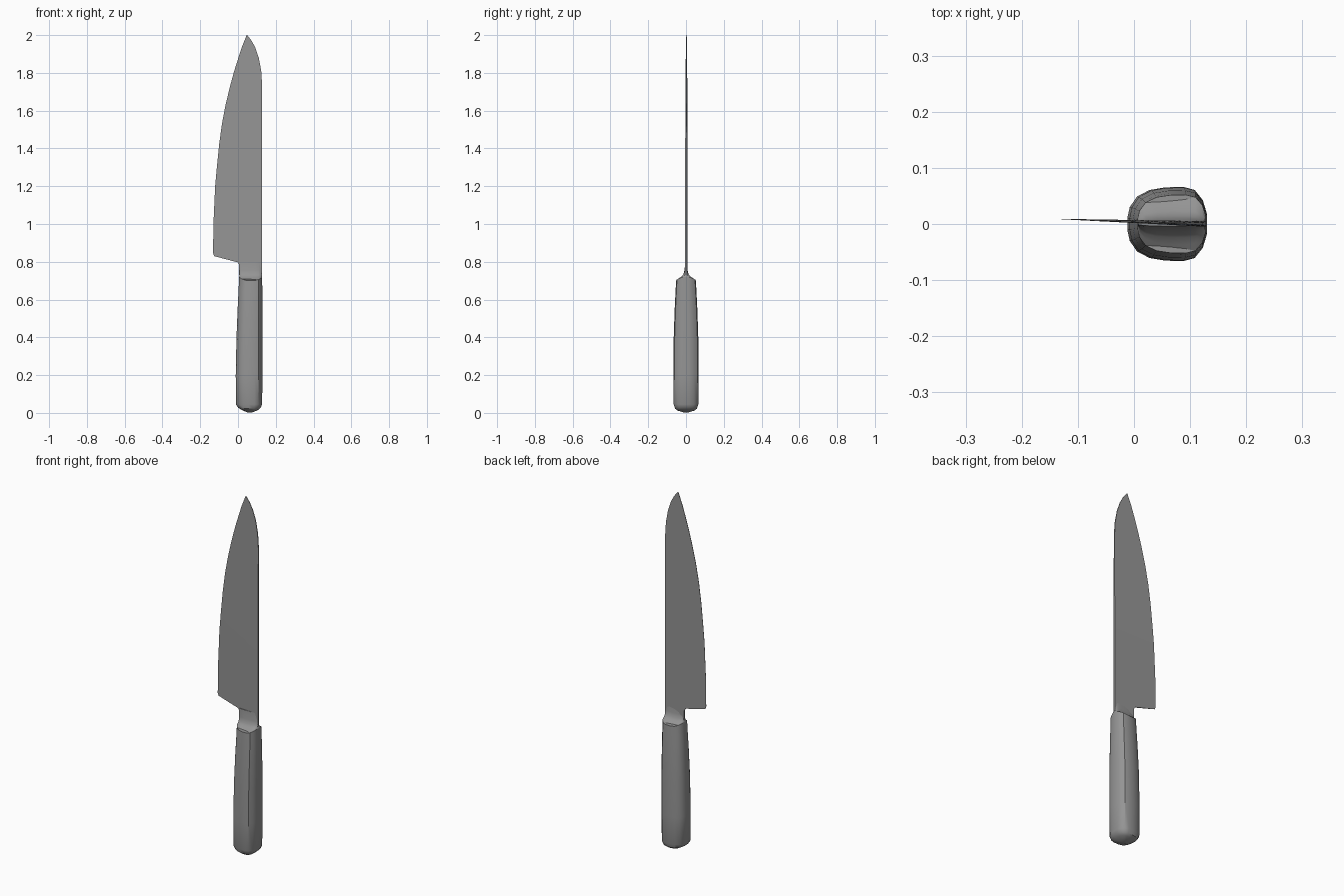
import bpy
import bmesh
from math import radians

cube = bpy.data.objects.get("Cube")
if cube:
    bpy.data.objects.remove(cube)

steel = bpy.data.materials.new("steel grey")
steel.use_nodes = True
GREY = (0.3, 0.3, 0.3, 1)
steel.diffuse_color = GREY
bsdf = steel.node_tree.nodes["Principled BSDF"]
bsdf.inputs["Base Color"].default_value = GREY
bsdf.inputs["Roughness"].default_value = 0.5


def loft(name, rings, angle):
    """Skin a list of equal-sized vertex rings and cap both ends."""
    bm = bmesh.new()
    rows = [[bm.verts.new(p) for p in ring] for ring in rings]
    n = len(rows[0])
    for low, high in zip(rows, rows[1:]):
        for i in range(n):
            j = (i + 1) % n
            bm.faces.new((low[i], low[j], high[j], high[i]))
    bm.faces.new(rows[0][::-1])
    bm.faces.new(rows[-1])
    bmesh.ops.recalc_face_normals(bm, faces=bm.faces)
    mesh = bpy.data.meshes.new(name)
    bm.to_mesh(mesh)
    bm.free()
    mesh.materials.append(steel)
    obj = bpy.data.objects.new(name, mesh)
    bpy.context.collection.objects.link(obj)
    bpy.ops.object.select_all(action="DESELECT")
    obj.select_set(True)
    bpy.context.view_layer.objects.active = obj
    bpy.ops.object.shade_smooth_by_angle(angle=radians(angle))
    return obj


# Rounded handle section: fractions of width (spine side = 1) and half depth
HALF = [(0, 0.15), (0.03, 0.45), (0.12, 0.74), (0.28, 0.92), (0.48, 0.99),
        (0.7, 1), (0.84, 0.92), (0.94, 0.65), (0.99, 0.3)]
SECTION = HALF + [(u, -v) for u, v in reversed(HALF)]


def ring(z, left, right, depth, lift=0.0):
    """Section at height z; lift raises the two narrow sides."""
    return [(left + (right - left) * u, depth * v, z + lift * abs(2 * u - 1) ** 3)
            for u, v in SECTION]


# Handle with domed butt
loft("handle", [
    ring(0.002, 0.05, 0.075, 0.01),
    ring(0.012, 0.02, 0.108, 0.045, 0.004),
    ring(0.022, 0.0, 0.121, 0.058, 0.006),
    ring(0.045, -0.011, 0.129, 0.065),
    ring(0.2, -0.012, 0.131, 0.066),
    ring(0.4, -0.008, 0.131, 0.065),
    ring(0.55, -0.002, 0.131, 0.06),
    ring(0.65, 0.003, 0.13, 0.055),
    ring(0.7, 0.006, 0.129, 0.052, 0.02),
], 35)

# Bolster sweeping from the handle into the blade
loft("bolster", [
    ring(0.7, 0.006, 0.129, 0.052, 0.02),
    ring(0.711, 0.007, 0.128, 0.037, 0.014),
    ring(0.72, 0.007, 0.128, 0.024, 0.01),
    ring(0.733, 0.007, 0.128, 0.014, 0.005),
    ring(0.755, 0.007, 0.128, 0.008),
    ring(0.8, 0.007, 0.128, 0.004),
], 50)

# Blade rows: edge x, edge z, spine x, spine z
ROWS = [(0.006, 0.73, 0.128, 0.73), (0.006, 0.785, 0.128, 0.785),
        (-0.002, 0.797, 0.128, 0.81), (-0.126, 0.83, 0.128, 0.83),
        (-0.132, 0.845, 0.128, 0.845), (-0.13, 1.0, 0.128, 1.0),
        (-0.121, 1.2, 0.128, 1.2), (-0.112, 1.3, 0.128, 1.3),
        (-0.1, 1.42, 0.128, 1.42), (-0.085, 1.53, 0.128, 1.53),
        (-0.066, 1.63, 0.128, 1.63), (-0.042, 1.73, 0.128, 1.73),
        (-0.02, 1.81, 0.123, 1.81), (0.002, 1.88, 0.11, 1.88),
        (0.02, 1.935, 0.091, 1.935), (0.034, 1.97, 0.072, 1.97),
        (0.046, 2.0, 0.049, 2.0)]
STEPS = 4


def blade_ring(x0, z0, x1, z1):
    """Thin wedge across the blade, leaning slightly towards the back."""
    sides = ([], [])
    for i in range(STEPS + 1):
        t = i / STEPS
        x, z = x0 + (x1 - x0) * t, z0 + (z1 - z0) * t
        lean = 0.034 * (0.13 - x)
        half = 0.0003 + 0.018 * (x + 0.133) * min(1, 0.25 + (2 - z))
        for side, sign in zip(sides, (1, -1)):
            side.append((x, lean + sign * half, z))
    return sides[0] + sides[1][::-1]


loft("blade", [blade_ring(*row) for row in ROWS], 30)
